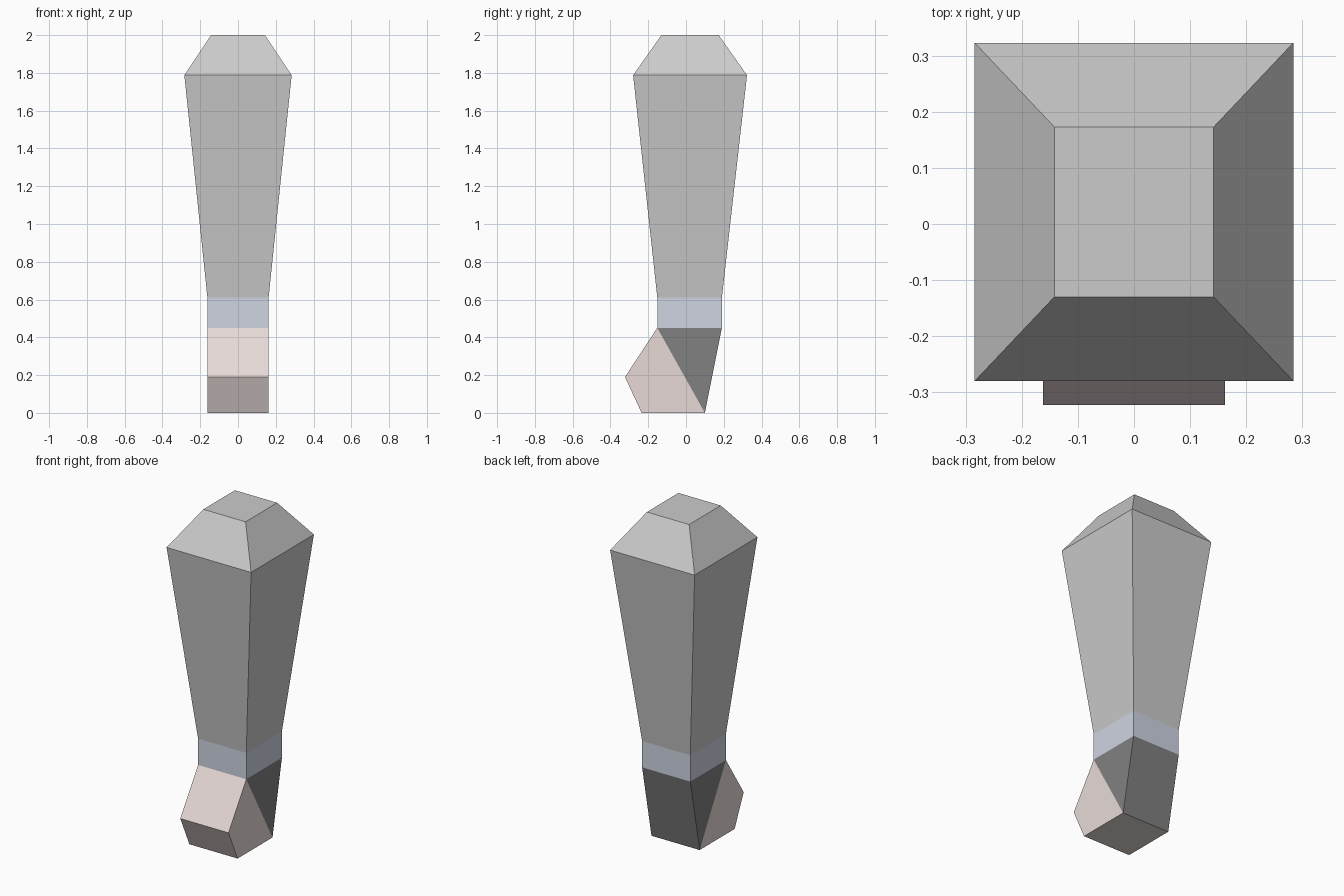
import bpy

if "Cube" in bpy.data.objects:
    bpy.data.objects.remove(bpy.data.objects["Cube"])


def make_part(name, verts, faces, color=None):
    mesh = bpy.data.meshes.new(name)
    mesh.from_pydata(verts, [], faces)
    mesh.update()
    ob = bpy.data.objects.new(name, mesh)
    bpy.context.collection.objects.link(ob)
    if color:
        mat = bpy.data.materials.new(name + "_colour")
        mat.diffuse_color = (*color, 1)
        mat.use_nodes = True
        mat.node_tree.nodes["Principled BSDF"].inputs["Base Color"].default_value = mat.diffuse_color
        mesh.materials.append(mat)
    return ob


def loft(name, sections, cap_top=False, color=None):
    """Rectangular sections (z, half width, y front, y back), bottom to top."""
    verts, faces = [], []
    for z, w, y0, y1 in sections:
        verts += [(-w, y0, z), (w, y0, z), (w, y1, z), (-w, y1, z)]
    for s in range(len(sections) - 1):
        for i in range(4):
            a, b = 4 * s + i, 4 * s + (i + 1) % 4
            faces.append((a, b, b + 4, a + 4))
    if cap_top:
        faces.append(tuple(range(len(verts) - 4, len(verts))))
    return make_part(name, verts, faces, color)


def prism(name, profile, walls, w, color):
    """Side profile (y, z) across x; only the first `walls` edges get a face."""
    n = len(profile)
    verts = [(x, y, z) for x in (w, -w) for y, z in profile]
    faces = [tuple(range(n)), tuple(reversed(range(n, 2 * n)))]
    for i in range(walls):
        j = (i + 1) % n
        faces.append((i, n + i, n + j, j))
    return make_part(name, verts, faces, color)


W = 0.162
wrist_front, wrist_back, heel = (-0.152, 0.45), (0.19, 0.45), (0.10, 0.0)

# Flared sleeve with bevelled shoulder
loft("sleeve", [(0.61, W, -0.152, 0.19), (1.788, 0.284, -0.28, 0.323),
                (2.0, 0.142, -0.13, 0.173)], cap_top=True)

# Straight cuff
loft("cuff", [(0.45, W, -0.152, 0.19), (0.61, W, -0.152, 0.19)],
     color=(0.62, 0.66, 0.76))

# Curled fingers, open where they meet the back of the hand
prism("fingers", [wrist_front, (-0.323, 0.19), (-0.235, 0.0), heel], 3, W,
      (0.80, 0.70, 0.68))

# Dark back of the hand, open towards fingers and cuff
prism("hand_back", [heel, wrist_back, wrist_front], 1, W, (0.22, 0.22, 0.22))
